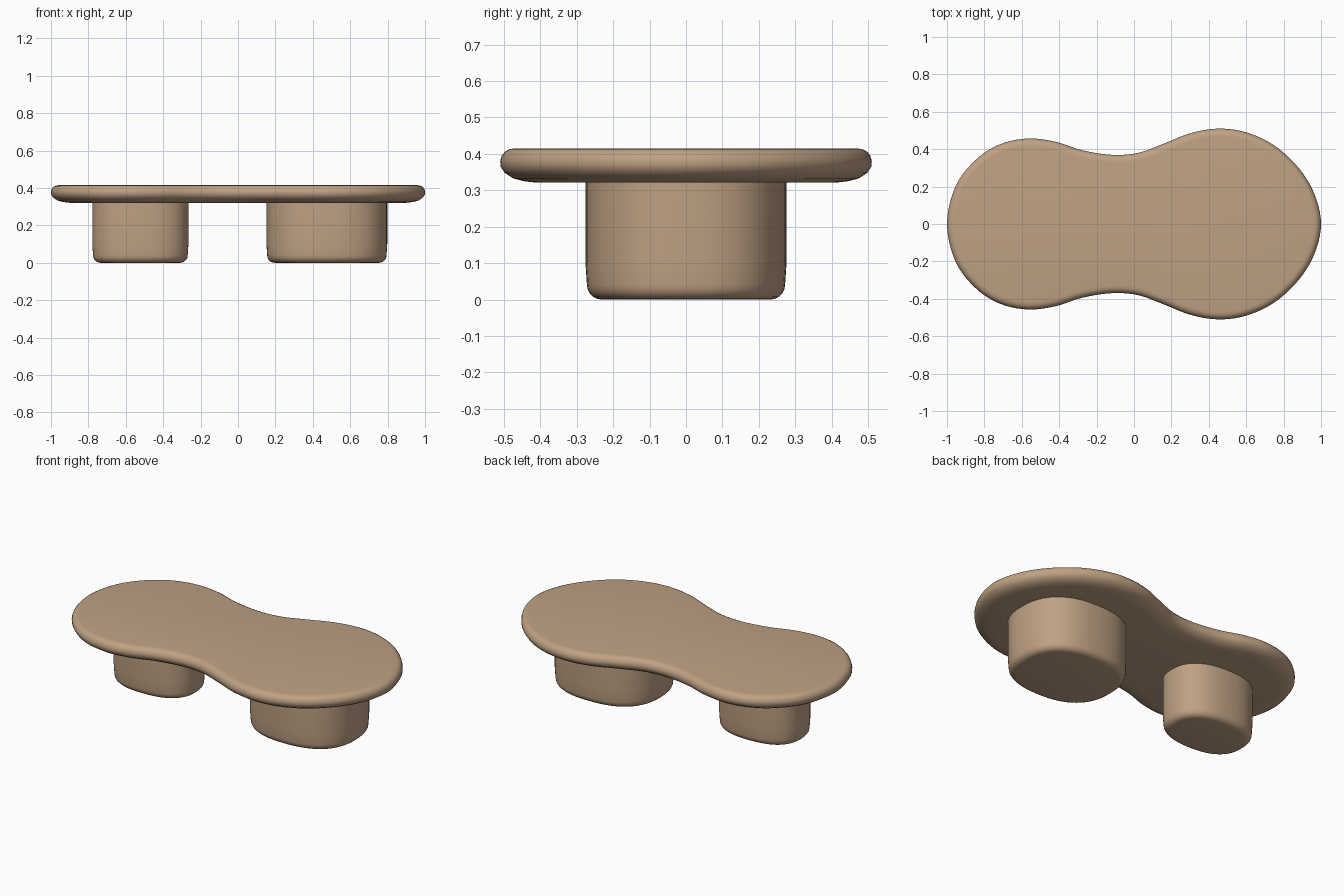
import bpy, bmesh, math
from mathutils import Vector

cube = bpy.data.objects.get("Cube")
if cube:
    bpy.data.objects.remove(cube, do_unlink=True)

# Single wood colour
wood = bpy.data.materials.new("tan_wood")
wood.use_nodes = True
colour = (0.52, 0.36, 0.23, 1)
wood.diffuse_color = colour
wood.node_tree.nodes["Principled BSDF"].inputs["Base Color"].default_value = colour


def smooth_loop(points, steps):
    """Closed Catmull-Rom curve through the points."""
    pts = [Vector(p) for p in points]
    n, out = len(pts), []
    for i in range(n):
        a, b, c, d = (pts[(i + k) % n] for k in (-1, 0, 1, 2))
        for s in range(steps):
            t = s / steps
            out.append(0.5 * (2 * b + (c - a) * t + (2 * a - 5 * b + 4 * c - d) * t * t
                              + (3 * b - a - 3 * c + d) * t ** 3))
    return out


def inset_loop(loop, amount):
    """Move a counter-clockwise outline inwards along its normals."""
    n, out = len(loop), []
    for i, p in enumerate(loop):
        t = (loop[(i + 1) % n] - loop[i - 1]).normalized()
        out.append(p + Vector((-t.y, t.x)) * amount)
    return out


def rounded_slab(name, outline, profile):
    """Stack inset copies of the outline; profile holds (inset, z) from bottom to top."""
    bm = bmesh.new()
    rings = [[bm.verts.new((p.x, p.y, z)) for p in inset_loop(outline, inset)]
             for inset, z in profile]
    n = len(outline)
    for low, high in zip(rings, rings[1:]):
        for i in range(n):
            j = (i + 1) % n
            bm.faces.new((low[i], low[j], high[j], high[i]))
    bm.faces.new(rings[0][::-1])
    bm.faces.new(rings[-1])
    mesh = bpy.data.meshes.new(name)
    bm.to_mesh(mesh)
    bm.free()
    mesh.materials.append(wood)
    obj = bpy.data.objects.new(name, mesh)
    bpy.context.collection.objects.link(obj)
    bpy.ops.object.select_all(action="DESELECT")
    obj.select_set(True)
    bpy.context.view_layer.objects.active = obj
    bpy.ops.object.shade_smooth_by_angle(angle=math.radians(40))
    return obj


# Tabletop: two unequal lobes joined by a waist, mirrored front to back
front_edge = [(-0.955, -0.2), (-0.85, -0.34), (-0.72, -0.425), (-0.57, -0.457),
              (-0.42, -0.44), (-0.28, -0.395), (-0.12, -0.37), (0.02, -0.38),
              (0.16, -0.43), (0.3, -0.485), (0.45, -0.51), (0.6, -0.49),
              (0.75, -0.42), (0.88, -0.3), (0.965, -0.16)]
back_edge = [(x, -y) for x, y in reversed(front_edge)]
outline = smooth_loop([(-1, 0)] + front_edge + [(1, 0)] + back_edge, 5)
rounded_slab("tabletop", outline, [
    (0.1, 0.321), (0.065, 0.325), (0.035, 0.333), (0.012, 0.348), (0.001, 0.365),
    (0, 0.38), (0.004, 0.395), (0.014, 0.407), (0.026, 0.413), (0.04, 0.415)])


# Legs: squarish ovals with rounded feet
def leg(name, x, rx, ry, power=2.4, sides=64):
    loop = []
    for i in range(sides):
        a = 2 * math.pi * i / sides
        c, s = math.cos(a), math.sin(a)
        loop.append(Vector((x + rx * math.copysign(abs(c) ** (2 / power), c),
                            ry * math.copysign(abs(s) ** (2 / power), s))))
    foot = [(0.04 * (1 - math.sin(t)) + 0.004, 0.04 * (1 - math.cos(t)))
            for t in (math.pi / 2 * k / 5 for k in range(6))]
    rounded_slab(name, loop, foot + [(0, 0.1), (0, 0.34)])


leg("small_leg", -0.522, 0.257, 0.19)
leg("large_leg", 0.475, 0.323, 0.276)
